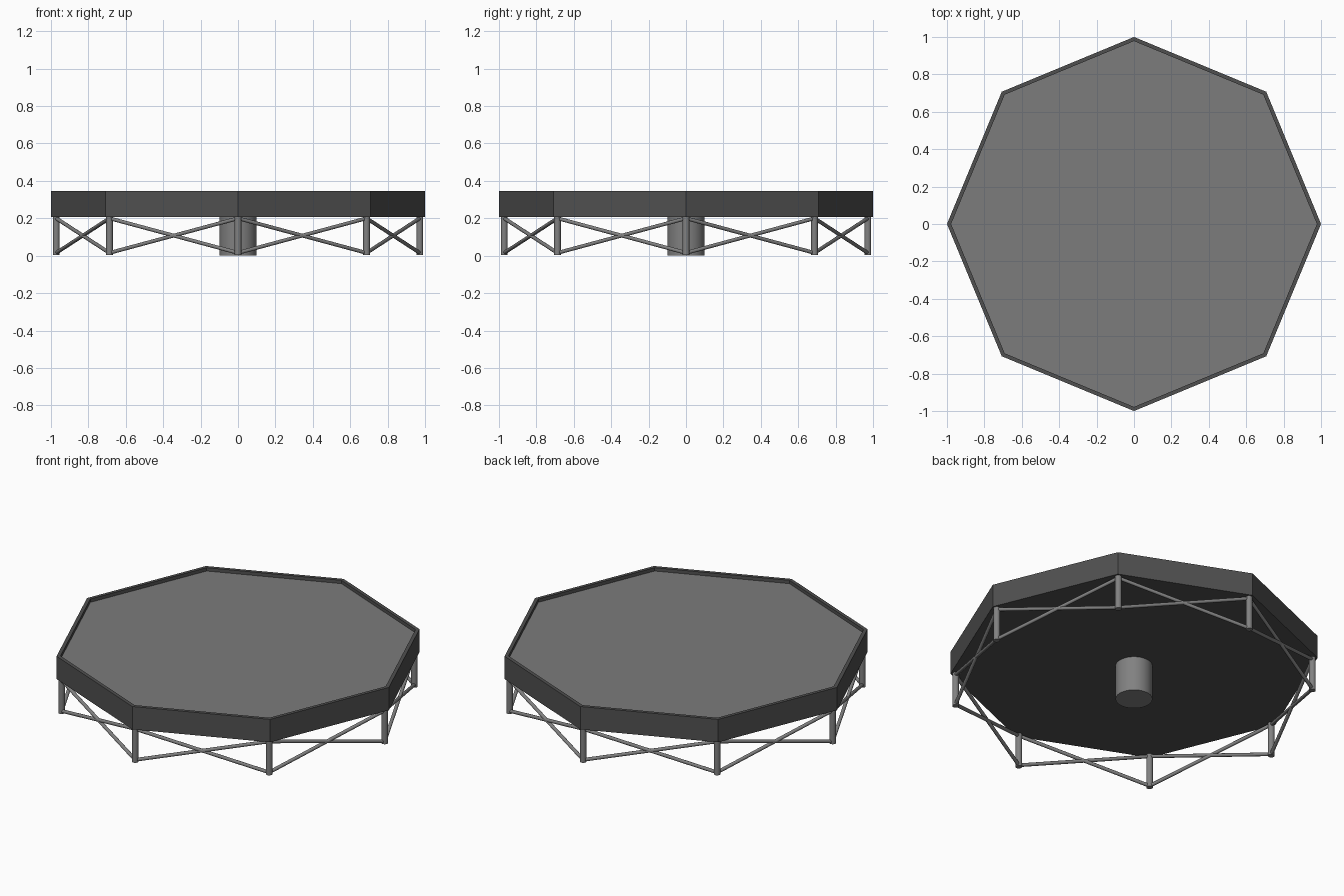
import bpy, bmesh, math
from mathutils import Vector

if "Cube" in bpy.data.objects:
    bpy.data.objects.remove(bpy.data.objects["Cube"])


def material(name, v):
    m = bpy.data.materials.new(name)
    m.diffuse_color = (v, v, v, 1)
    m.use_nodes = True
    m.node_tree.nodes["Principled BSDF"].inputs["Base Color"].default_value = m.diffuse_color
    return m


frame_mat = material("dark grey frame", 0.08)
deck_mat = material("mid grey deck", 0.20)
metal_mat = material("grey metal", 0.22)
SIDES = 8


def corner(i, r, z):
    a = i * math.tau / SIDES
    return Vector((r * math.cos(a), r * math.sin(a), z))


def rod(name, a, b, radius, mat, sides=16):
    d = b - a
    bpy.ops.mesh.primitive_cylinder_add(vertices=sides, radius=radius, depth=d.length, location=(a + b) / 2)
    ob = bpy.context.object
    ob.name = name
    ob.rotation_euler = d.to_track_quat('Z', 'Y').to_euler()
    ob.data.materials.append(mat)
    bpy.ops.object.shade_smooth_by_angle(angle=math.radians(40))


# Octagonal tray: outer wall, rim, inner wall and recessed deck
bm = bmesh.new()
profile = [(1.0, 0.208), (1.0, 0.345), (0.978, 0.345), (0.978, 0.325)]
rings = [[bm.verts.new(corner(i, r, z)) for i in range(SIDES)] for r, z in profile]
for low, high in zip(rings, rings[1:]):
    for i in range(SIDES):
        j = (i + 1) % SIDES
        bm.faces.new((low[i], low[j], high[j], high[i]))
bm.faces.new(rings[0][::-1])
bm.faces.new(rings[-1]).material_index = 1
mesh = bpy.data.meshes.new("platform")
bm.to_mesh(mesh)
bm.free()
mesh.materials.append(frame_mat)
mesh.materials.append(deck_mat)
bpy.context.collection.objects.link(bpy.data.objects.new("platform", mesh))

# Central pedestal
rod("pedestal", Vector((0, 0, 0)), Vector((0, 0, 0.21)), 0.1, metal_mat, 32)

# Corner legs with crossed braces along every side
R = 0.972
for i in range(SIDES):
    rod(f"leg_{i}", corner(i, R, 0.005), corner(i, R, 0.21), 0.018, metal_mat)
    rod(f"brace_up_{i}", corner(i, R, 0.015), corner(i + 1, R, 0.2), 0.01, metal_mat, 12)
    rod(f"brace_down_{i}", corner(i, R, 0.2), corner(i + 1, R, 0.015), 0.01, metal_mat, 12)
